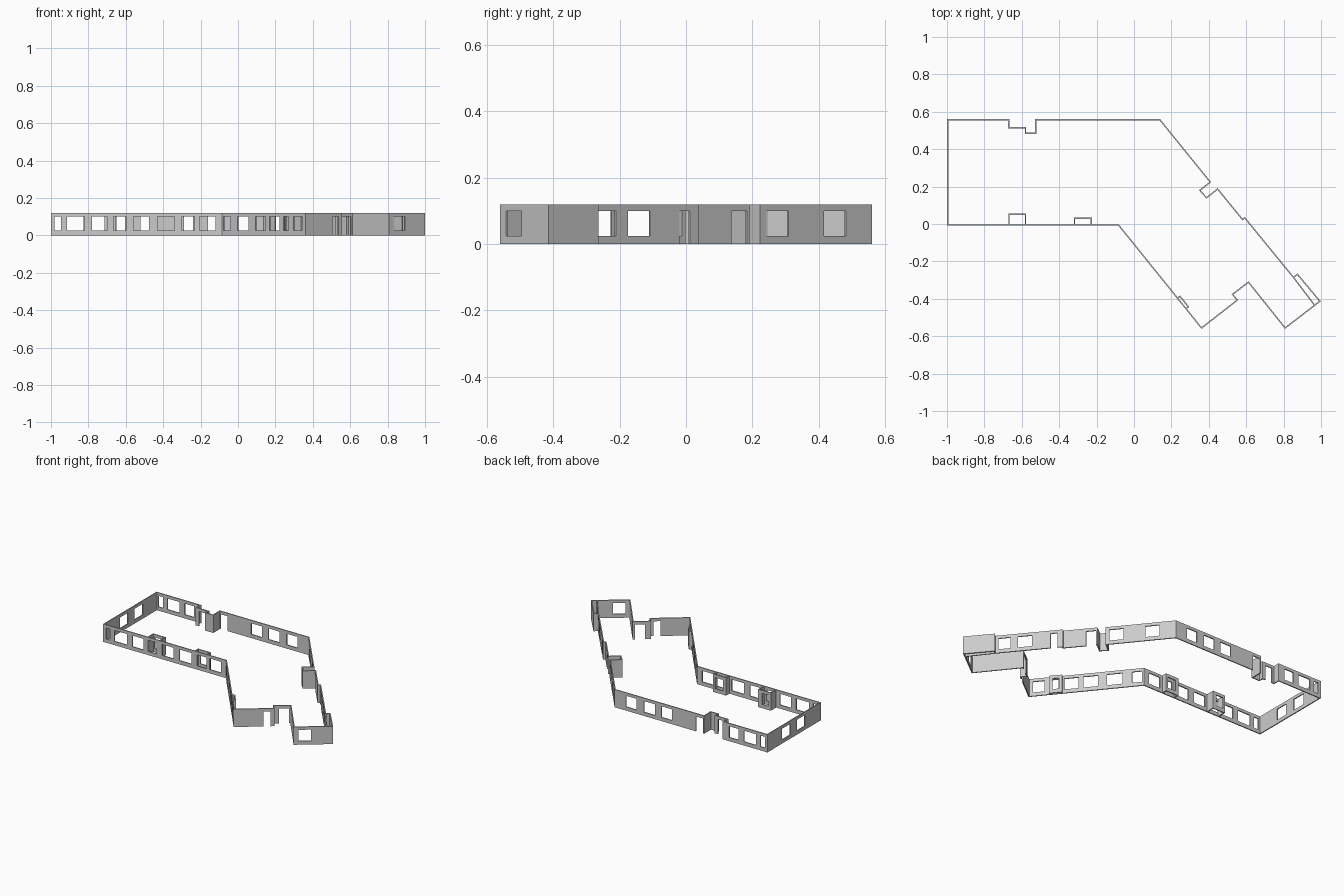
import bpy, bmesh

if "Cube" in bpy.data.objects:
    bpy.data.objects.remove(bpy.data.objects["Cube"])

H = 0.12                        # wall height
ROWS = (0.0, 0.025, 0.10, H)    # floor, sill, lintel, top
THICK = 0.007


def build_walls(name, points, closed=False):
    """points: (x, y, [openings of the wall starting here]).
    An opening is (axis, from, to, kind); kind 'w' = window, 'd' = door."""
    bm = bmesh.new()
    cache = {}

    def vert(x, y, z):
        key = (round(x, 5), round(y, 5), round(z, 5))
        if key not in cache:
            cache[key] = bm.verts.new(key)
        return cache[key]

    count = len(points) if closed else len(points) - 1
    for i in range(count):
        p, q = points[i], points[(i + 1) % len(points)]
        spans = []
        for axis, a, b, kind in p[2]:
            k = "xy".index(axis)
            t = sorted((v - p[k]) / (q[k] - p[k]) for v in (a, b))
            spans.append((t[0], t[1], kind))
        cuts = sorted({0.0, 1.0} | {s[0] for s in spans} | {s[1] for s in spans})
        for t0, t1 in zip(cuts, cuts[1:]):
            mid = (t0 + t1) / 2
            kind = next((s[2] for s in spans if s[0] < mid < s[1]), "")
            for r in range(3):
                if (kind and r == 1) or (kind == "d" and r == 0):
                    continue
                pts = [(t0, ROWS[r]), (t1, ROWS[r]), (t1, ROWS[r + 1]), (t0, ROWS[r + 1])]
                bm.faces.new([vert(p[0] + (q[0] - p[0]) * t, p[1] + (q[1] - p[1]) * t, z)
                              for t, z in pts])
    bmesh.ops.recalc_face_normals(bm, faces=bm.faces)
    mesh = bpy.data.meshes.new(name)
    bm.to_mesh(mesh)
    bm.free()
    obj = bpy.data.objects.new(name, mesh)
    bpy.context.collection.objects.link(obj)
    mod = obj.modifiers.new("thickness", "SOLIDIFY")
    mod.thickness = THICK
    mod.offset = 0
    mod.use_even_offset = True
    return obj


def openings(axis, kind, *pairs):
    return [(axis, a, b, kind) for a, b in pairs]


# Outer wall, clockwise from the back left corner
outline = [
    (-0.9965, 0.5575, openings("x", "w", (-0.98, -0.947), (-0.915, -0.825), (-0.785, -0.715))),
    (-0.67, 0.5575, []),
    (-0.67, 0.515, openings("x", "d", (-0.65, -0.60))),      # entrance recess
    (-0.58, 0.515, []),
    (-0.58, 0.485, []),
    (-0.525, 0.485, []),
    (-0.525, 0.5575, openings("x", "d", (-0.52, -0.467))
     + openings("x", "w", (-0.29, -0.21), (-0.16, -0.08), (-0.025, 0.055))),
    (0.138, 0.5575, openings("y", "w", (0.413, 0.48), (0.24, 0.307))),
    (0.408, 0.224, []),
    (0.352, 0.180, []),                                       # side recess
    (0.388, 0.140, []),
    (0.447, 0.187, openings("y", "d", (0.135, 0.182))),
    (0.580, 0.024, []),
    (0.592, 0.033, openings("y", "d", (-0.022, 0.010))
     + openings("y", "w", (-0.177, -0.11), (-0.27, -0.213))),
    (0.853, -0.286, []),
    (0.874, -0.269, []),                                      # projecting bay
    (0.994, -0.413, openings("x", "w", (0.83, 0.89))),
    (0.808, -0.556, []),
    (0.612, -0.311, openings("x", "d", (0.555, 0.602))),
    (0.527, -0.376, []),
    (0.552, -0.407, openings("x", "d", (0.503, 0.535))),
    (0.361, -0.556, openings("x", "w", (0.30, 0.345), (0.247, 0.272), (0.17, 0.225),
                             (0.095, 0.15), (0.0, 0.06), (-0.075, -0.038))),
    (-0.083, -0.005, openings("x", "w", (-0.205, -0.12), (-0.30, -0.23), (-0.43, -0.34),
                              (-0.56, -0.475), (-0.665, -0.60), (-0.78, -0.70),
                              (-0.915, -0.82), (-0.98, -0.947))),
    (-0.9965, -0.005, openings("y", "w", (0.16, 0.245), (0.315, 0.405))),
]
build_walls("outer_wall", outline, closed=True)

# Inner wall behind the projecting bay
build_walls("bay_inner_wall", [(0.853, -0.286, openings("x", "w", (0.88, 0.94))),
                               (0.965, -0.433, [])])

# Box frames standing inside the front wall
for name, x0, x1, depth, win in (("front_box_left", -0.668, -0.58, 0.052, (-0.655, -0.605)),
                                 ("front_box_right", -0.318, -0.228, 0.030, (-0.30, -0.24))):
    build_walls(name, [(x0, -0.003, []), (x0, depth, openings("x", "w", win)),
                       (x1, depth, []), (x1, -0.003, [])])

# Box frame inside the front diagonal wall
build_walls("diagonal_box", [(0.232, -0.396, []),
                             (0.246, -0.387, openings("x", "w", (0.256, 0.281))),
                             (0.291, -0.443, []), (0.277, -0.452, [])])
